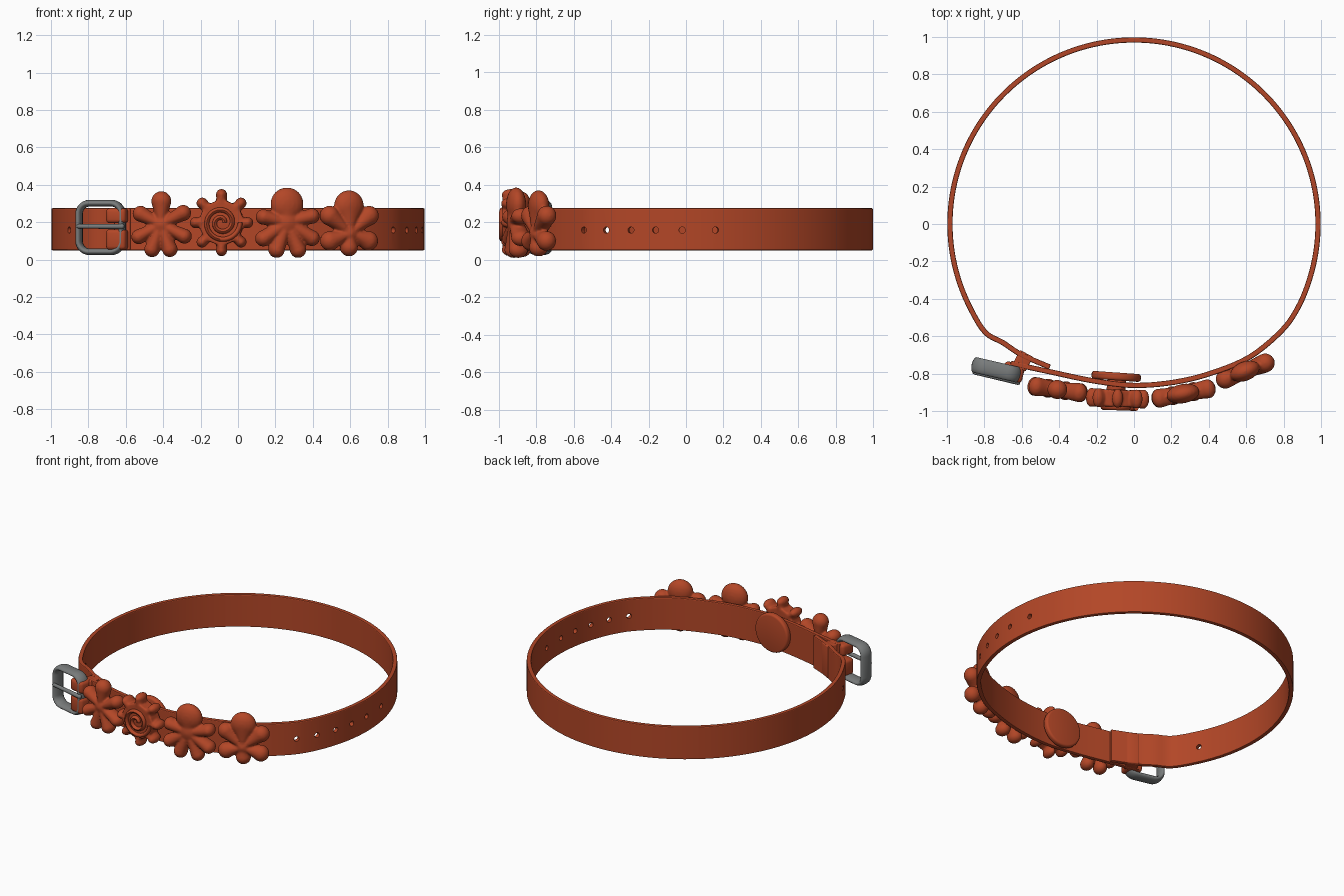
import bpy, bmesh, math
from mathutils import Matrix, Vector
from mathutils.geometry import interpolate_bezier

cube = bpy.data.objects.get("Cube")
if cube:
    bpy.data.objects.remove(cube)


def material(name, color, rough):
    m = bpy.data.materials.new(name)
    m.use_nodes = True
    m.diffuse_color = (*color, 1)
    node = next(n for n in m.node_tree.nodes if n.type == 'BSDF_PRINCIPLED')
    node.inputs["Base Color"].default_value = (*color, 1)
    node.inputs["Roughness"].default_value = rough
    return m


leather = material("rust leather", (0.45, 0.062, 0.02), 0.6)
steel = material("grey steel", (0.19, 0.2, 0.2), 0.5)


def make(name, bm, mat, smooth=40):
    bmesh.ops.recalc_face_normals(bm, faces=bm.faces)
    mesh = bpy.data.meshes.new(name)
    bm.to_mesh(mesh)
    bm.free()
    mesh.materials.append(mat)
    obj = bpy.data.objects.new(name, mesh)
    bpy.context.scene.collection.objects.link(obj)
    finish(obj, smooth)
    return obj


def finish(obj, angle):
    bpy.ops.object.select_all(action='DESELECT')
    obj.select_set(True)
    bpy.context.view_layer.objects.active = obj
    bpy.ops.object.shade_smooth_by_angle(angle=math.radians(angle))


def bake(obj, angle=40):
    # Turn the modifier result into plain mesh data
    graph = bpy.context.evaluated_depsgraph_get()
    mesh = bpy.data.meshes.new_from_object(obj.evaluated_get(graph))
    obj.modifiers.clear()
    obj.data = mesh
    finish(obj, angle)


def loft(bm, rings, closed):
    # Skin a list of point rings into a tube
    loops = [[bm.verts.new(p) for p in ring] for ring in rings]
    n = len(loops[0])
    for i in range(len(loops) if closed else len(loops) - 1):
        a, b = loops[i], loops[(i + 1) % len(loops)]
        for j in range(n):
            k = (j + 1) % n
            bm.faces.new((a[j], a[k], b[k], b[j]))
    if not closed:
        bm.faces.new(loops[0])
        bm.faces.new(loops[-1])


def place(obj, x, y, z, turn):
    obj.location = (x, y, z)
    obj.rotation_euler.z = math.radians(turn)


def block(name, size, pos, turn, bevel):
    bm = bmesh.new()
    bmesh.ops.create_cube(bm, size=1, matrix=Matrix.Diagonal((*size, 1)))
    bmesh.ops.bevel(bm, geom=bm.edges[:], offset=bevel, segments=3, affect='EDGES', profile=0.5)
    place(make(name, bm, leather, 50), *pos, turn)


# Strap: flattened front, round back, lapped behind the buckle
front = [(-0.66, -0.745), (-0.45, -0.79), (-0.22, -0.838), (0, -0.863), (0.22, -0.845), (0.42, -0.795),
         (0.62, -0.71), (0.79, -0.57)]
arc = [math.radians(a) for a in range(-27, 219, 9)]
keys = [Vector(p) for p in front] + [Vector((0.984 * math.cos(a), 0.984 * math.sin(a))) for a in arc]
keys += [Vector(p) for p in [(-0.7, -0.635), (-0.6, -0.7), (-0.45, -0.765)]]
path = []
for i in range(len(keys) - 1):
    p, q = keys[i], keys[i + 1]
    before, after = keys[max(i - 1, 0)], keys[min(i + 2, len(keys) - 1)]
    path += interpolate_bezier(p, p + (q - before) / 6, q - (after - p) / 6, q, 6)[:-1]
path.append(keys[-1])
rings = []
for i, p in enumerate(path):
    t = (path[min(i + 1, len(path) - 1)] - path[max(i - 1, 0)]).normalized()
    n = Vector((t.y, -t.x)) * 0.014
    rings.append([(*(p + n * s), z) for s, z in ((-1, 0.05), (1, 0.05), (1, 0.275), (-1, 0.275))])
bm = bmesh.new()
loft(bm, rings, False)
strap = make("strap", bm, leather)
mod = strap.modifiers.new("edge", 'BEVEL')
mod.width, mod.segments, mod.limit_method = 0.006, 2, 'ANGLE'
mod.angle_limit = math.radians(50)

# Punched adjustment holes on both sides
bm = bmesh.new()
for side, y in [(1, -0.54), (1, -0.42), (1, -0.29), (1, -0.16), (1, -0.02), (1, 0.155), (-1, -0.42)]:
    x = side * math.sqrt(0.984 ** 2 - y * y)
    turn = Matrix.Rotation(math.atan2(y, x), 4, 'Z') @ Matrix.Rotation(math.pi / 2, 4, 'Y')
    bmesh.ops.create_cone(bm, cap_ends=True, segments=16, radius1=0.017, radius2=0.017, depth=0.12,
                          matrix=Matrix.Translation((x, y, 0.158)) @ turn)
cutter = make("hole_cutter", bm, leather)
cutter.hide_render = True
mod = strap.modifiers.new("holes", 'BOOLEAN')
mod.operation, mod.object, mod.solver = 'DIFFERENCE', cutter, 'EXACT'
bake(strap)
bpy.data.objects.remove(cutter)

# Buckle frame: oval section swept round a rounded rectangle
bm = bmesh.new()
rings = []
for i in range(32):
    quarter = i // 8
    a = math.pi / 2 * (quarter + (i % 8) / 7)
    sx = 1 if quarter in (0, 3) else -1
    sz = 1 if quarter < 2 else -1
    out = Vector((math.cos(a), 0, math.sin(a)))
    mid = Vector((sx * 0.06, 0, sz * 0.072)) + out * 0.058
    ring = []
    for j in range(14):
        b = math.tau * j / 14
        ring.append(mid + out * (0.018 * math.cos(b)) + Vector((0, 0.043 * math.sin(b), 0)))
    rings.append(ring)
loft(bm, rings, True)
place(make("buckle_frame", bm, steel, 60), -0.735, -0.78, 0.172, -13)

# Buckle prong
bm = bmesh.new()
rings = []
for x, r in [(-0.13, 0.007), (-0.12, 0.012), (0.0, 0.013), (0.12, 0.014), (0.13, 0.008)]:
    rings.append([(x, r * math.cos(math.tau * j / 12), r * math.sin(math.tau * j / 12)) for j in range(12)])
loft(bm, rings, False)
place(make("buckle_prong", bm, steel, 60), -0.735, -0.82, 0.178, -13)

# Strap folded round the buckle bar, with a slot for the prong
block("upper_fold", (0.11, 0.1, 0.08), (-0.645, -0.792, 0.235), -13, 0.02)
block("lower_fold", (0.11, 0.1, 0.11), (-0.645, -0.792, 0.107), -13, 0.02)
block("fold_root", (0.08, 0.09, 0.222), (-0.595, -0.732, 0.162), -28, 0.008)


# Charms: puffy lobes fused into one soft body
def blob(bm, x, z, r, depth):
    bmesh.ops.create_uvsphere(bm, u_segments=20, v_segments=12, radius=1,
                              matrix=Matrix.Translation((x, 0, z)) @ Matrix.Diagonal((r, depth, r, 1)))


def charm(name, pos, turn, core, lobes, stem, disc=0):
    bm = bmesh.new()
    blob(bm, 0, 0, core, 0.05)
    if disc:
        bmesh.ops.create_cone(bm, cap_ends=True, segments=40, radius1=disc, radius2=disc, depth=0.09,
                              matrix=Matrix.Rotation(math.pi / 2, 4, 'X'))
    for x, z, r in lobes:
        for i in range(9):
            f = i / 8
            blob(bm, x * f, z * f, stem + (r - stem) * f ** 1.5, 0.04 + 0.012 * f)
    obj = make(name, bm, leather, 180)
    mod = obj.modifiers.new("fuse", 'REMESH')
    mod.mode, mod.voxel_size = 'VOXEL', 0.007
    mod = obj.modifiers.new("soften", 'SMOOTH')
    mod.factor, mod.iterations = 0.5, 5
    bake(obj, 180)
    place(obj, *pos, turn)


charm("blossom_charm", (-0.41, -0.885, 0.187), -8, 0.055,
      [(0, 0.125, 0.054), (-0.112, 0.058, 0.043), (0.118, 0.063, 0.043), (-0.122, -0.065, 0.04),
       (0.125, -0.062, 0.04), (-0.05, -0.132, 0.042), (0.046, -0.132, 0.042)], 0.028)
rays = [math.tau * i / 8 for i in range(8)]
charm("sun_charm", (-0.088, -0.932, 0.198), -2, 0.1,
      [((0.14 + 0.01 * abs(math.sin(a))) * math.cos(a), (0.14 + 0.01 * abs(math.sin(a))) * math.sin(a), 0.03)
       for a in rays], 0.024, 0.118)
charm("round_top_charm", (0.262, -0.907, 0.198), 11, 0.072,
      [(0, 0.098, 0.09), (-0.128, 0.03, 0.042), (0.135, 0.035, 0.042), (-0.13, -0.085, 0.043),
       (0.135, -0.083, 0.043), (-0.057, -0.145, 0.044), (0.06, -0.145, 0.044)], 0.032)
charm("lily_charm", (0.593, -0.787, 0.14), 22, 0.05,
      [(0, 0.148, 0.083), (-0.112, 0.095, 0.053), (0.116, 0.095, 0.053), (-0.11, -0.04, 0.053),
       (0.112, -0.04, 0.053), (0, -0.075, 0.048)], 0.026)

# Raised spiral on the sun
bm = bmesh.new()
rings = []
for i in range(73):
    a = math.radians(i * 10)
    r = 0.015 + 0.085 * i / 72
    out = Vector((math.cos(a), 0, math.sin(a)))
    ring = []
    for j in range(8):
        b = math.tau * j / 8
        ring.append(out * (r + 0.013 * math.cos(b)) + Vector((0, 0.018 * math.sin(b), 0)))
    rings.append(ring)
loft(bm, rings, False)
place(make("sun_spiral", bm, leather, 60), -0.088, -0.978, 0.198, -2)


# Stud holding the sun: post through the strap and round cap inside
def button(name, radius, depth, y, bevel):
    bm = bmesh.new()
    bmesh.ops.create_cone(bm, cap_ends=True, segments=40, radius1=radius, radius2=radius, depth=depth,
                          matrix=Matrix.Rotation(math.pi / 2, 4, 'X'))
    rim = [e for e in bm.edges if any(len(f.verts) > 4 for f in e.link_faces)]
    bmesh.ops.bevel(bm, geom=rim, offset=bevel, segments=3, affect='EDGES', profile=0.5)
    place(make(name, bm, leather, 50), -0.095, y, 0.178, -4)


button("stud_cap", 0.132, 0.042, -0.815, 0.014)
button("stud_post", 0.05, 0.1, -0.865, 0.004)
